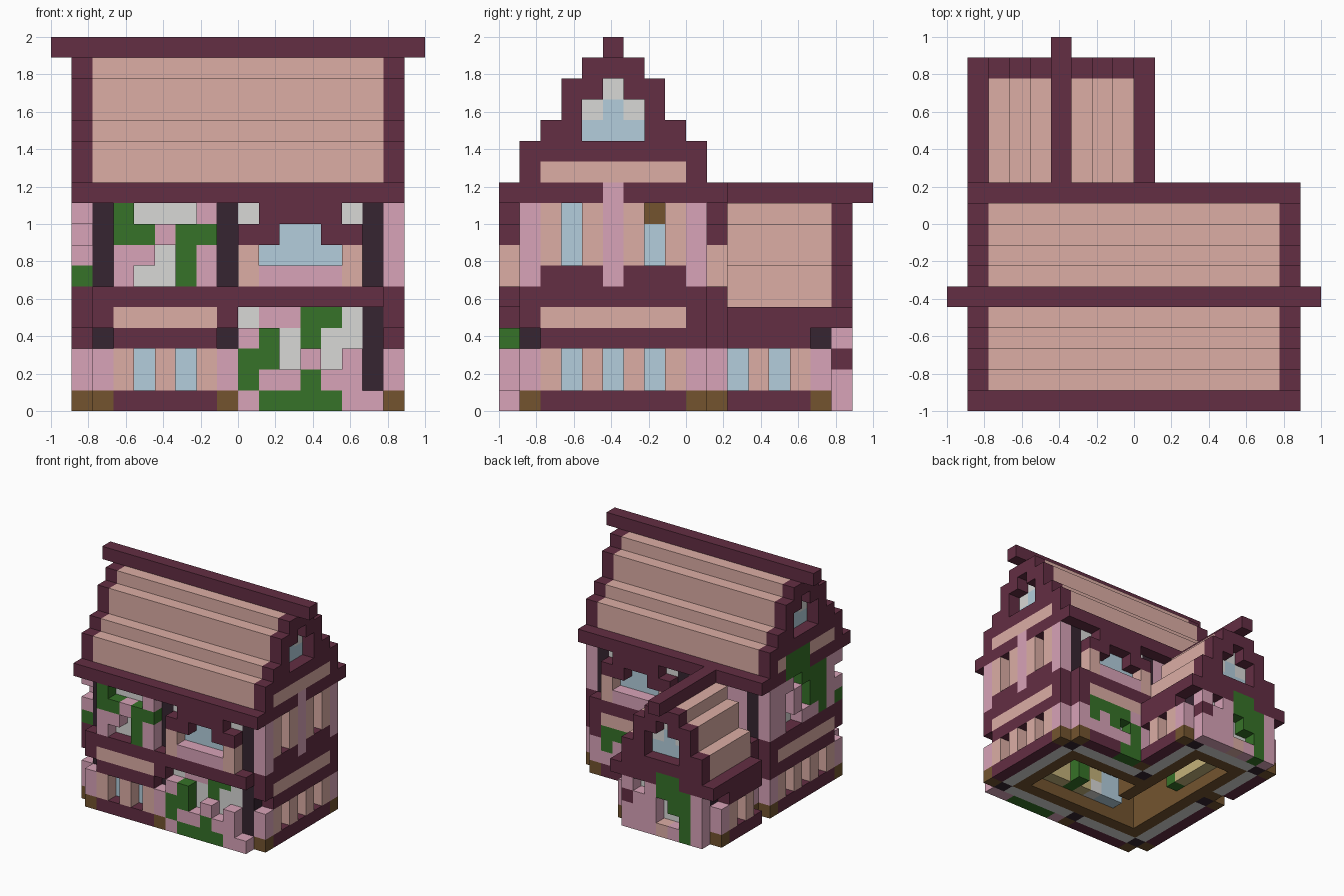
import bpy, bmesh
from mathutils import Vector

old = bpy.data.objects.get("Cube")
if old:
    bpy.data.objects.remove(old, do_unlink=True)

UNIT = 1 / 9            # edge of one block
PALETTE = {             # letter: (name, hex colour)
    "M": ("maroon_timber", "632E43"),
    "T": ("tan_plaster", "DCAEA5"),
    "P": ("pink_stone", "D8A3B8"),
    "G": ("ivy_green", "367228"),
    "W": ("pale_grey_lining", "D8D8D6"),
    "B": ("window_blue", "B3CEDC"),
    "C": ("charcoal_post", "362531"),
    "U": ("brown_wood", "73542F"),
    "K": ("khaki_boards", "C4B27A"),
}


def linear(c):
    return c / 12.92 if c <= 0.04045 else ((c + 0.055) / 1.055) ** 2.4


def make_material(name, code):
    mat = bpy.data.materials.new(name)
    mat.use_nodes = True
    rgb = [linear(v / 255) for v in bytes.fromhex(code)]
    mat.diffuse_color = (*rgb, 1)
    bsdf = mat.node_tree.nodes["Principled BSDF"]
    bsdf.inputs["Base Color"].default_value = (*rgb, 1)
    bsdf.inputs["Roughness"].default_value = 0.9
    return mat


MATS = {key: make_material(*spec) for key, spec in PALETTE.items()}
blocks = {}             # (i, j, k): (part, colour letter)


def fill(part, colour, xs, ys, zs):
    """Fill an inclusive range of blocks; colour '_' removes them."""
    for i in range(xs[0], xs[1] + 1):
        for j in range(ys[0], ys[1] + 1):
            for k in range(zs[0], zs[1] + 1):
                if colour == "_":
                    blocks.pop((i, j, k), None)
                else:
                    blocks[i, j, k] = (part, colour)


def facade(part, top, start, rows, x=None, y=None):
    """Lay rows of blocks, top row first, on a wall at fixed x or fixed y."""
    for k, row in zip(range(top, -1, -1), rows.split()):
        for n, c in enumerate(row, start):
            if c != ".":
                i, j = (n, y) if x is None else (x, n)
                fill(part, c, (i, i), (j, j), (k, k))


# Inner lining of the main house and the back wing, with an open underside
fill("inner_lining", "W", (2, 15), (1, 9), (0, 9))
fill("inner_lining", "W", (2, 8), (10, 15), (0, 4))
fill("inner_floor", "U", (3, 14), (2, 8), (0, 3))
fill("inner_floor", "U", (3, 7), (8, 14), (0, 3))
fill("inner_floor", "_", (4, 13), (3, 7), (0, 2))
fill("inner_floor", "_", (4, 6), (8, 13), (0, 2))

# Furnishings seen through the open underside
fill("inner_boards", "K", (8, 12), (3, 3), (1, 2))
fill("inner_boards", "K", (4, 4), (9, 12), (1, 2))
fill("inner_window", "B", (6, 7), (3, 3), (1, 2))
fill("inner_ivy", "G", (10, 10), (3, 4), (1, 2))
fill("inner_ivy", "G", (4, 4), (8, 8), (1, 2))
fill("inner_shelf", "W", (8, 8), (3, 3), (1, 1))
for step in range(3):
    fill("inner_stairs", "U", (5 + step, 5 + step), (6, 7), (2 - step, 2))

# Corner posts
for i, j, top in ((2, 1, 9), (8, 1, 9), (15, 1, 9), (2, 9, 9), (8, 9, 9),
                  (15, 9, 9), (2, 15, 3), (8, 15, 3)):
    fill("corner_posts", "C", (i, i), (j, j), (0, top))

# Main roof: eaves, stepped slopes, gable rims, ridge beam
fill("main_eaves", "M", (1, 16), (0, 10), (10, 10))
for step, top in enumerate((12, 13, 15, 16, 16), 1):
    for j in {step, 10 - step}:
        fill("main_roof", "T", (2, 15), (j, j), (11, top))
        for i in (1, 16):
            fill("main_gable", "M", (i, i), (j, j), (11, top))
fill("main_ridge", "M", (0, 17), (5, 5), (17, 17))

# Gable ends and side walls of the main house
GABLE = "...._.... ...___... ...___... ......... .TTTTTTT. ....P...."
LOWER = "MMMMMMMMM MTTTTTTTM .MMMMMMMM PT.T.T.TP PT.T.T.TP UMMMMMMMU"
for x, inner in ((16, 15), (1, 2)):
    facade("main_gable", 15, 1, GABLE, x=x)
    facade("gable_window", 15, 4, ".W. WBW BBB", x=inner)
    facade("side_wall_lower", 5, 1, LOWER, x=x)
    facade("side_windows_lower", 2, 1, "..B.B.B.. ..B.B.B..", x=inner)
facade("right_wall_upper", 9, 1, "PT.TPT.TP PT.TPT.TP PT.TPT.TP PMMMPMMMP", x=16)
facade("right_windows_upper", 9, 1, "..B...U.. ..B...B.. ..B...B..", x=15)
facade("ivy_wall_upper", 11, 1,
       "....GGG.. ....GGG.. PPGGG_PPP _PGG_P_PP PPGG_P_PP GPGPP__PP", x=1)

# Front wall: lower storey, windows behind it, upper ivy wall
facade("front_wall_lower", 5, 2,
       "MMMMMMMMMMMMMM MTTTTTM....... .MMMMM.PG..... "
       "PT.T.TPGG.P.P. PT.T.TPGPPGPP. UMMMMMUPGGGGPP", y=0)
facade("front_wall_inner", 4, 2,
       ".......WPPGGW. ..........G... ..B.B......... ..B.B.........", y=1)
facade("front_ivy_upper", 9, 3, "G...P GGPGG PP.GP P..GP", y=0)
facade("front_window_upper", 8, 10, ".BB. BBBB", y=1)

# Back wall
facade("back_wall_upper", 9, 2,
       ".PPPPP........ .PPPPP...BB... .PPPPP..BBBB.. .PPPPP........", y=9)
facade("back_wall_lower", 5, 2,
       "MMMMMMMMMMMMMM MMMMMMMMTTTTTM M......PPGGGGM "
       "P......PG.GPGP P......PGPPPPP U......UGGMMMU", y=10)

# Projecting window bays, front and back
for y in (0, 10):
    facade("window_bay", 9, 9, ".MMMM. MM..MM T....T TPPPPT", y=y)

# Wing roof: eaves, stepped slopes, gable rim, ridge beam
fill("wing_eaves", "M", (1, 9), (11, 16), (4, 4))
for step, top in enumerate((6, 8, 9, 9), 2):
    for i in {step, 10 - step}:
        fill("wing_roof", "T", (i, i), (11, 15), (5, top))
        fill("wing_gable", "M", (i, i), (16, 16), (5, top))
fill("wing_ridge", "M", (5, 5), (11, 17), (10, 10))

# Wing walls
for x, inner in ((9, 8), (1, 2)):
    facade("wing_side_wall", 3, 11, "MMMM. .T.TP .T.TP MMMMU", x=x)
    facade("wing_side_windows", 2, 11, "B.B.. B.B..", x=inner)
facade("wing_gable", 8, 2, "..._... ..___.. ..___..", y=16)
facade("wing_gable_window", 8, 4, ".W. WBW BBB", y=15)
facade("wing_back_wall", 4, 2, "..GG... PGGGP_P PGG_PPM PG__PPP PGPTPPP", y=16)

# Turn the blocks of each part into a mesh of visible faces
parts = {}
for cell, (part, colour) in blocks.items():
    parts.setdefault(part, []).append((cell, colour))

for part, cells in parts.items():
    bm = bmesh.new()
    letters = sorted({c for _, c in cells})
    for cell, colour in cells:
        centre = Vector(cell) + Vector((0.5, 0.5, 0.5))
        for axis in range(3):
            for sign in (-1, 1):
                normal = Vector((0, 0, 0))
                normal[axis] = sign
                if tuple(int(a + b) for a, b in zip(cell, normal)) in blocks:
                    continue
                u, v = Vector((0, 0, 0)), Vector((0, 0, 0))
                u[(axis + 1) % 3] = 0.5
                v[(axis + 2) % 3] = 0.5 * sign
                mid = centre + normal * 0.5
                corners = (mid - u - v, mid + u - v, mid + u + v, mid - u + v)
                face = bm.faces.new([bm.verts.new(
                    (p - Vector((9, 9, 0))) * UNIT) for p in corners])
                face.material_index = letters.index(colour)
    bmesh.ops.remove_doubles(bm, verts=bm.verts, dist=0.001)
    mesh = bpy.data.meshes.new(part)
    bm.to_mesh(mesh)
    bm.free()
    for c in letters:
        mesh.materials.append(MATS[c])
    bpy.context.collection.objects.link(bpy.data.objects.new(part, mesh))
